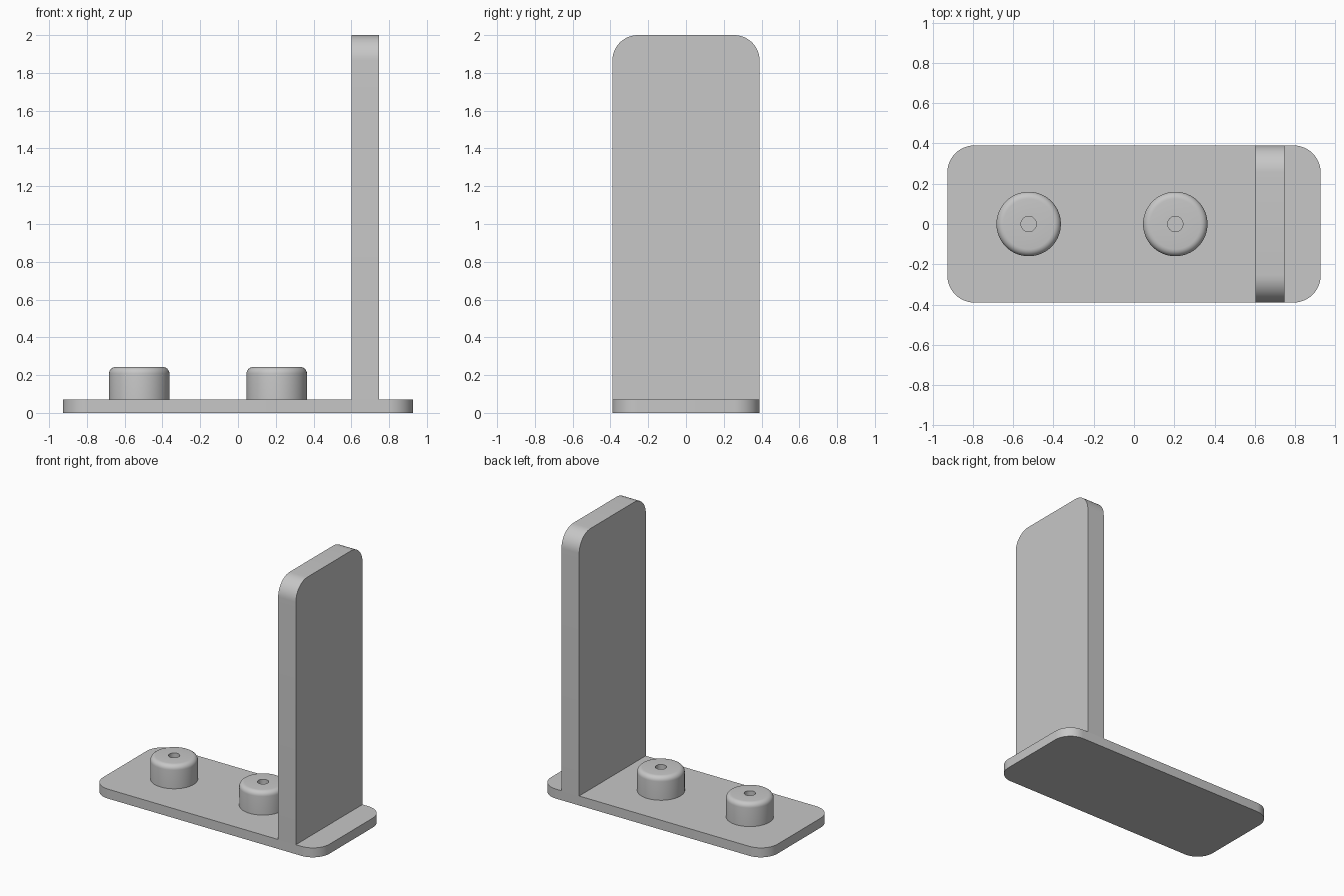
import bpy
import bmesh
from math import cos, sin, pi

cube = bpy.data.objects.get("Cube")
if cube:
    bpy.data.objects.remove(cube, do_unlink=True)

gray = bpy.data.materials.new("plain gray")
gray.use_nodes = True
gray.diffuse_color = (0.57, 0.57, 0.57, 1)
gray.node_tree.nodes["Principled BSDF"].inputs["Base Color"].default_value = gray.diffuse_color

BASE_TOP = 0.07
HALF_X, HALF_Y = 0.927, 0.39
CORNER = 0.135


def finish(name, bm):
    bmesh.ops.recalc_face_normals(bm, faces=bm.faces)
    mesh = bpy.data.meshes.new(name)
    bm.to_mesh(mesh)
    bm.free()
    mesh.materials.append(gray)
    obj = bpy.data.objects.new(name, mesh)
    bpy.context.collection.objects.link(obj)
    bpy.ops.object.select_all(action='DESELECT')
    obj.select_set(True)
    bpy.context.view_layer.objects.active = obj
    bpy.ops.object.shade_smooth_by_angle(angle=pi / 6)
    return obj


def arc(cx, cy, r, start, steps=12):
    """Quarter circle, counter-clockwise from the start angle."""
    angles = [start + pi / 2 * i / steps for i in range(steps + 1)]
    return [(cx + r * cos(a), cy + r * sin(a)) for a in angles]


def extrude_outline(name, points, direction):
    bm = bmesh.new()
    face = bm.faces.new([bm.verts.new(p) for p in points])
    side = bmesh.ops.extrude_face_region(bm, geom=[face], use_keep_orig=True)
    verts = [v for v in side["geom"] if isinstance(v, bmesh.types.BMVert)]
    bmesh.ops.translate(bm, verts=verts, vec=direction)
    return finish(name, bm)


# Base plate with four rounded corners
ix, iy = HALF_X - CORNER, HALF_Y - CORNER
outline = []
for k, (sx, sy) in enumerate([(1, 1), (-1, 1), (-1, -1), (1, -1)]):
    outline += arc(sx * ix, sy * iy, CORNER, k * pi / 2)
extrude_outline("base_plate", [(x, y, 0) for x, y in outline], (0, 0, BASE_TOP))

# Upright panel with rounded top corners
WALL_X, WALL_THICK, TOP = 0.602, 0.145, 2.0
profile = [(-HALF_Y, BASE_TOP), (HALF_Y, BASE_TOP)]
profile += arc(iy, TOP - CORNER, CORNER, 0) + arc(-iy, TOP - CORNER, CORNER, pi / 2)
extrude_outline("upright_panel", [(WALL_X, y, z) for y, z in profile], (WALL_THICK, 0, 0))


# Round pegs: a filleted profile with a centre bore, spun about z
def peg(name, x):
    radius, bore, top, fillet = 0.16, 0.038, 0.243, 0.035
    section = [(0, BASE_TOP + 0.001), (bore, BASE_TOP + 0.001), (bore, top)]
    section += arc(radius - fillet, top - fillet, fillet, 0, 6)[::-1]
    section.append((radius, BASE_TOP))
    bm = bmesh.new()
    verts = [bm.verts.new((r, 0, z)) for r, z in section]
    edges = [bm.edges.new(pair) for pair in zip(verts, verts[1:])]
    bmesh.ops.spin(bm, geom=verts + edges, cent=(0, 0, 0), axis=(0, 0, 1),
                   angle=2 * pi, steps=64, use_merge=True)
    bmesh.ops.remove_doubles(bm, verts=bm.verts, dist=0.0001)
    # Open shell: orient it by making the flat rim face upwards
    obj = finish(name, bm)
    rim = max(obj.data.polygons, key=lambda p: p.center.z)
    if rim.normal.z < 0:
        obj.data.flip_normals()
    obj.location.x = x


peg("outer_peg", -0.523)
peg("inner_peg", 0.205)
